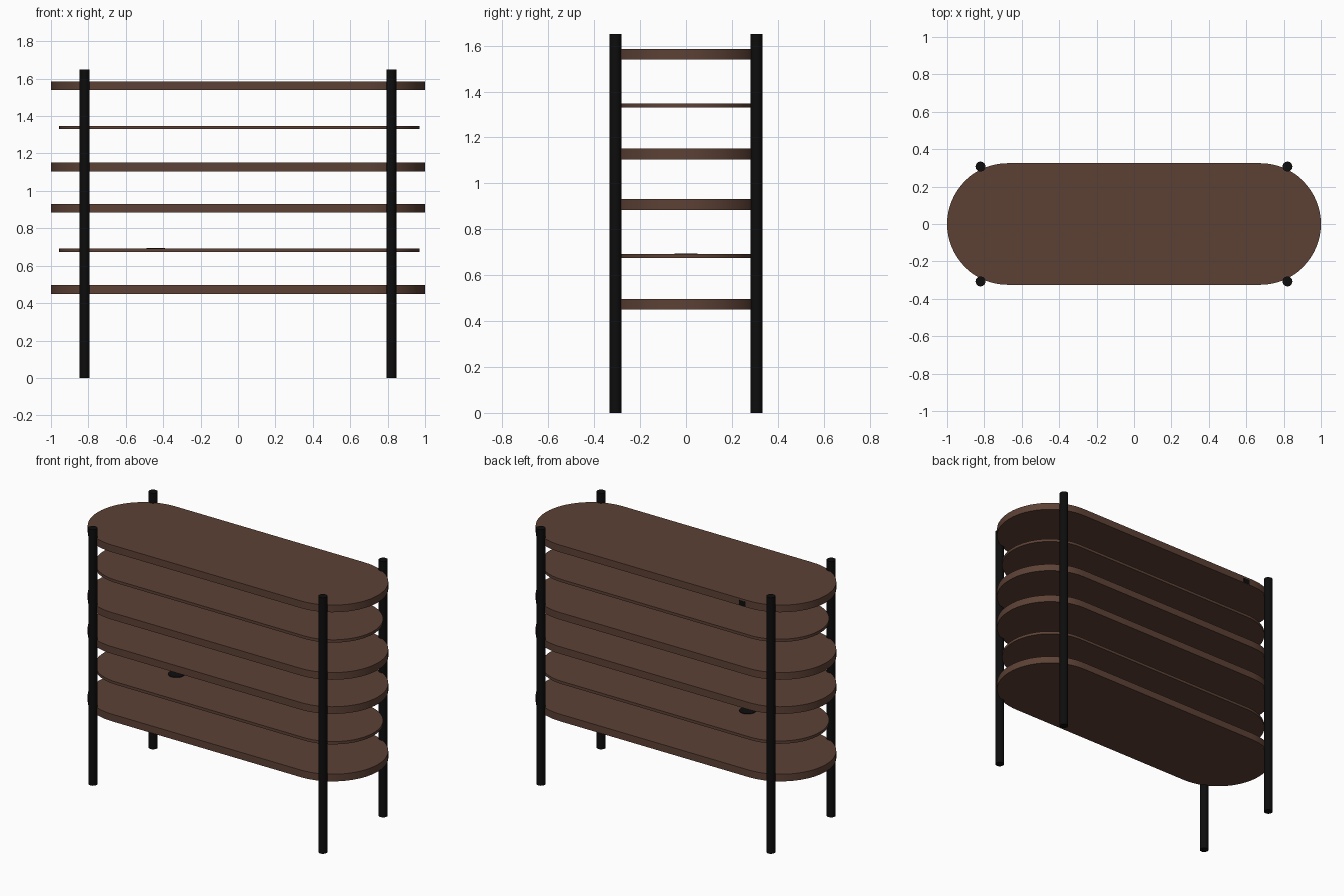
import bpy, bmesh, math

cube = bpy.data.objects.get("Cube")
if cube:
    bpy.data.objects.remove(cube, do_unlink=True)


def make_material(name, rgb):
    mat = bpy.data.materials.new(name)
    mat.use_nodes = True
    mat.diffuse_color = (*rgb, 1)
    mat.node_tree.nodes["Principled BSDF"].inputs["Base Color"].default_value = (*rgb, 1)
    return mat


wood = make_material("dark brown wood", (0.108, 0.053, 0.036))
black = make_material("black metal", (0.004, 0.004, 0.004))


def smooth(obj):
    bpy.ops.object.select_all(action='DESELECT')
    obj.select_set(True)
    bpy.context.view_layer.objects.active = obj
    bpy.ops.object.shade_smooth_by_angle(angle=math.radians(35))


def stadium_board(name, bottom, top, half_length, radius, x=0.0, segments=32):
    """Board with straight long sides and semicircular ends."""
    bm = bmesh.new()
    ring = []
    for side, start in ((1, -math.pi / 2), (-1, math.pi / 2)):
        for i in range(segments + 1):
            a = start + math.pi * i / segments
            ring.append(bm.verts.new((side * (half_length - radius) + radius * math.cos(a),
                                      radius * math.sin(a), 0)))
    base = bm.faces.new(ring)
    extruded = bmesh.ops.extrude_face_region(bm, geom=[base])["geom"]
    upper = [v for v in extruded if isinstance(v, bmesh.types.BMVert)]
    bmesh.ops.translate(bm, verts=upper, vec=(0, 0, top - bottom))
    bmesh.ops.recalc_face_normals(bm, faces=bm.faces)
    mesh = bpy.data.meshes.new(name)
    bm.to_mesh(mesh)
    bm.free()
    obj = bpy.data.objects.new(name, mesh)
    obj.location = (x, 0, bottom)
    bpy.context.collection.objects.link(obj)
    mesh.materials.append(wood)
    smooth(obj)


def cylinder(name, radius, height, location):
    bpy.ops.mesh.primitive_cylinder_add(vertices=24, radius=radius, depth=height,
                                        location=location)
    obj = bpy.context.object
    obj.name = name
    obj.data.materials.append(black)
    smooth(obj)


# Thick shelves, from the bottom up
for label, z in (("bottom", 0.45), ("lower_middle", 0.885),
                 ("upper_middle", 1.105), ("top", 1.54)):
    stadium_board(label + "_shelf", z, z + 0.046, 1.0, 0.325)

# Thin, slightly smaller shelves between them
for label, z in (("lower", 0.674), ("upper", 1.33)):
    stadium_board(label + "_thin_shelf", z, z + 0.018, 0.963, 0.292, x=0.007)

# Four round posts
for front_back, y in (("front", -0.307), ("back", 0.307)):
    for side, x in (("left", 0.82), ("right", -0.82)):
        cylinder(f"{front_back}_{side}_post", 0.0265, 1.65, (x, y, 0.825))

# Small black disc on the lower thin shelf
cylinder("shelf_disc", 0.05, 0.004, (-0.44, 0, 0.693))

# Small black plate on the back edge of the top shelf
bpy.ops.mesh.primitive_cube_add(size=1, location=(-0.63, 0.325, 1.558))
plate = bpy.context.object
plate.name = "edge_plate"
plate.scale = (0.045, 0.004, 0.03)
plate.data.materials.append(black)
